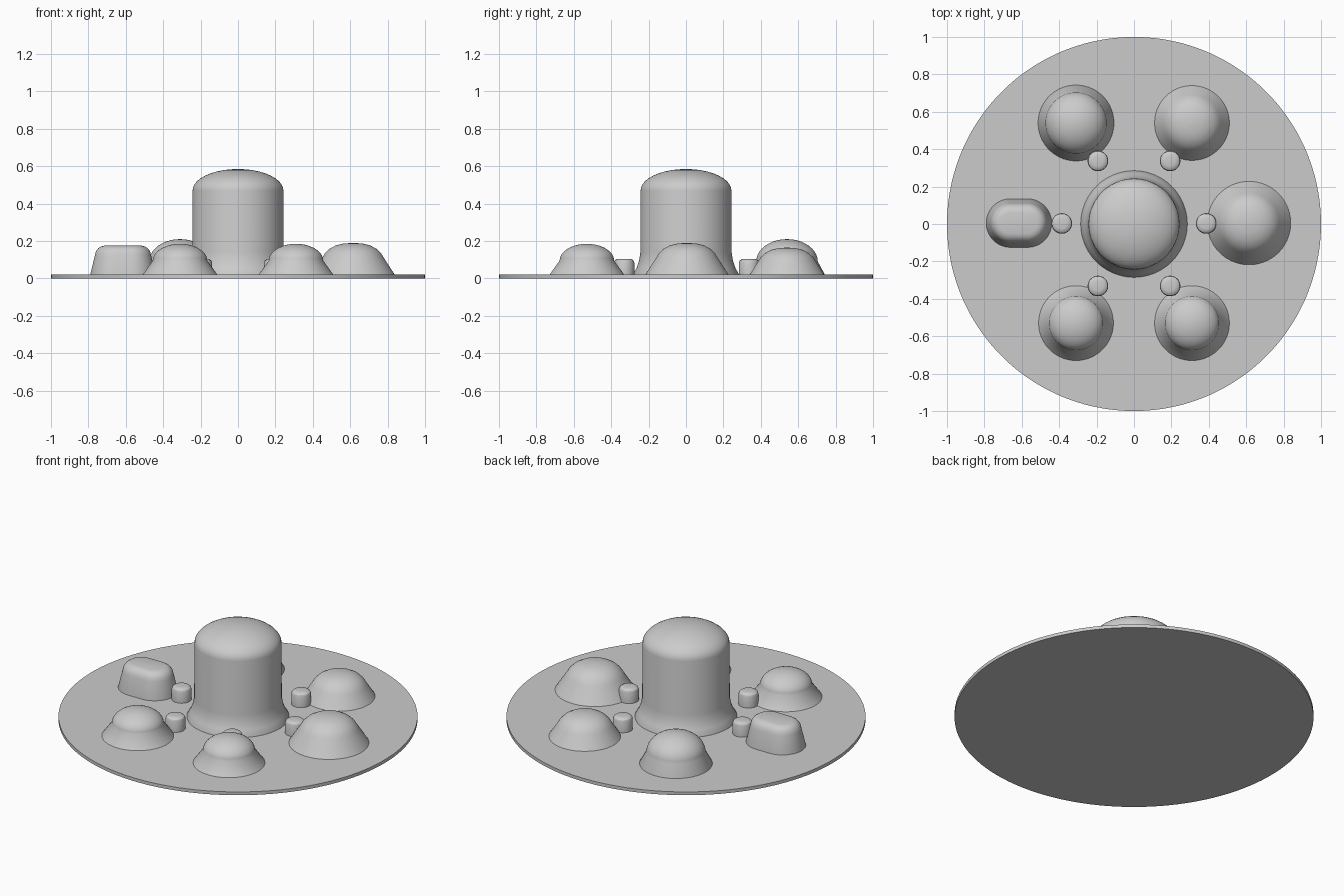
import bpy
import bmesh
from math import sin, cos, pi, radians

cube = bpy.data.objects.get("Cube")
if cube:
    bpy.data.objects.remove(cube, do_unlink=True)

GREY = (0.6, 0.6, 0.6, 1.0)
grey = bpy.data.materials.new("plain grey")
grey.use_nodes = True
grey.diffuse_color = GREY
grey.node_tree.nodes["Principled BSDF"].inputs["Base Color"].default_value = GREY

FLOOR = 0.02   # top of the round base
SUNK = 0.01    # parts start slightly inside the base


def lathe(name, profile, x=0, y=0, stretch=0, sides=64):
    """Turn (radius, height) points about z; stretch pulls the halves apart along x."""
    bm = bmesh.new()
    rings = []
    for r, z in profile:
        ring = []
        for i in range(sides):
            a = 2 * pi * (i + 0.5) / sides
            shift = stretch if cos(a) > 0 else -stretch
            ring.append(bm.verts.new((r * cos(a) + shift, r * sin(a), z)))
        rings.append(ring)
    for low, high in zip(rings, rings[1:]):
        for i in range(sides):
            j = (i + 1) % sides
            bm.faces.new((low[i], low[j], high[j], high[i]))
    bm.faces.new(rings[0][::-1])
    bm.faces.new(rings[-1])
    mesh = bpy.data.meshes.new(name)
    bm.to_mesh(mesh)
    bm.free()
    mesh.materials.append(grey)
    obj = bpy.data.objects.new(name, mesh)
    obj.location = (x, y, 0)
    bpy.context.collection.objects.link(obj)
    bpy.ops.object.select_all(action='DESELECT')
    obj.select_set(True)
    bpy.context.view_layer.objects.active = obj
    bpy.ops.object.shade_smooth_by_angle(angle=radians(30))
    return obj


def dome(radius, start, top, steps=10):
    """Quarter-ellipse profile from the rim up to a tiny flat crown."""
    angles = [0.98 * pi / 2 * i / steps for i in range(steps + 1)]
    return [(radius * cos(a), start + (top - start) * sin(a)) for a in angles]


def skirted(base, rest):
    """Prefix a profile with the short rim hidden inside the base."""
    return [(base, SUNK), (base, FLOOR)] + rest


# Round base plate
lathe("base_plate", [(1, 0), (1, FLOOR)], sides=128)

# Tall central tower with a flared foot
flare = [(0.265, 0.055), (0.251, 0.095), (0.244, 0.14)]
lathe("central_tower", skirted(0.285, flare + dome(0.243, 0.47, 0.585)), sides=96)

# Domes sitting on conical skirts
for name, x, y, base, rim, seam, top in [
    ("front_right_dome", -0.31, -0.53, 0.2, 0.146, 0.095, 0.185),
    ("front_left_dome", 0.31, -0.53, 0.2, 0.146, 0.095, 0.185),
    ("back_right_dome", -0.31, 0.54, 0.203, 0.165, 0.09, 0.21),
]:
    lathe(name, skirted(base, dome(rim, seam, top)), x, y)

# Mounds whose skirt blends into the rounded top
blend = [(1, 0), (0.93, 0.25), (0.78, 0.57), (0.57, 0.82), (0.32, 0.95), (0.02, 1)]
for name, x, y, base, rim, seam, top in [
    ("left_mound", 0.615, 0.005, 0.223, 0.162, 0.115, 0.19),
    ("back_left_mound", 0.31, 0.54, 0.2, 0.152, 0.095, 0.165),
]:
    crown = [(rim * r, seam + (top - seam) * h) for r, h in blend]
    lathe(name, skirted(base, crown), x, y)

# Oblong block with a rounded flat top
block = [(0.105, 0.125), (0.1, 0.145), (0.088, 0.161), (0.073, 0.171), (0.055, 0.175)]
lathe("oblong_block", skirted(0.13, block), -0.615, 0.005, stretch=0.045)

# Ring of small posts around the tower
for i in range(6):
    a = i * pi / 3
    lathe("small_post_%d" % (i + 1),
          skirted(0.055, [(0.055, 0.085), (0.051, 0.095), (0.042, 0.102), (0.028, 0.105)]),
          0.386 * cos(a), 0.386 * sin(a) + 0.003, sides=32)
